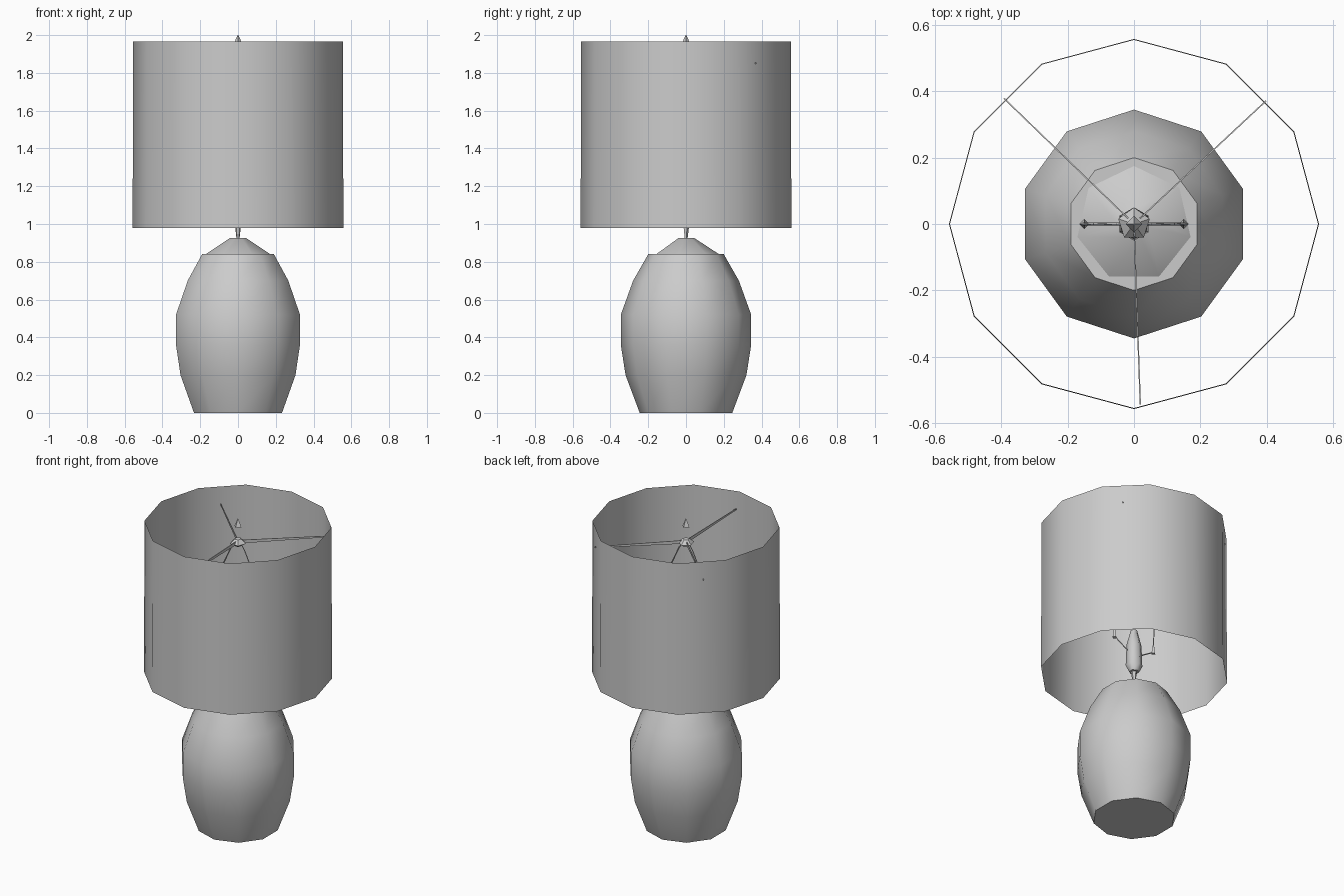
import bpy
import bmesh
from math import sin, cos, pi, radians

if "Cube" in bpy.data.objects:
    bpy.data.objects.remove(bpy.data.objects["Cube"], do_unlink=True)

grey = bpy.data.materials.new("plain grey")
grey.use_nodes = True
COLOUR = (0.6, 0.6, 0.6, 1)
grey.diffuse_color = COLOUR
bsdf = next(n for n in grey.node_tree.nodes if n.type == 'BSDF_PRINCIPLED')
bsdf.inputs["Base Color"].default_value = COLOUR


def finish(name, bm, angle=60):
    me = bpy.data.meshes.new(name)
    bm.to_mesh(me)
    bm.free()
    me.materials.append(grey)
    me.shade_smooth()
    me.set_sharp_from_angle(angle=radians(angle))
    ob = bpy.data.objects.new(name, me)
    bpy.context.collection.objects.link(ob)
    return ob


def lathe(name, profile, sides, closed=True, centre=(0, 0), angle=60):
    """Revolve (radius, height) pairs, listed bottom to top, around z."""
    bm = bmesh.new()
    rings = []
    for r, z in profile:
        turns = [pi / 2 + 2 * pi * i / sides for i in range(sides)]
        rings.append([bm.verts.new((centre[0] + r * cos(a), centre[1] + r * sin(a), z))
                      for a in turns])
    for low, high in zip(rings, rings[1:]):
        for i in range(sides):
            j = (i + 1) % sides
            bm.faces.new((low[i], low[j], high[j], high[i]))
    if closed:
        bm.faces.new(rings[0][::-1])
        bm.faces.new(rings[-1])
    bmesh.ops.remove_doubles(bm, verts=bm.verts, dist=0.0001)
    return finish(name, bm, angle)


def wire(name, points, radius):
    curve = bpy.data.curves.new(name, 'CURVE')
    curve.dimensions = '3D'
    curve.bevel_depth = radius
    curve.bevel_resolution = 0
    spline = curve.splines.new('POLY')
    spline.points.add(len(points) - 1)
    for p, co in zip(spline.points, points):
        p.co = (*co, 1)
    curve.materials.append(grey)
    ob = bpy.data.objects.new(name, curve)
    bpy.context.collection.objects.link(ob)


# Faceted vase body and its cap
lathe("lamp_body", [(0.245, 0), (0.32, 0.2), (0.345, 0.36), (0.345, 0.52),
                    (0.28, 0.7), (0.2, 0.84)], 10)
lathe("body_cap", [(0.175, 0.84), (0.045, 0.925)], 7)

# Open drum shade, a single thin sheet
lathe("lamp_shade", [(0.558, 0.98), (0.555, 1.965)], 12, closed=False)

# Stem, bulb socket and finial
lathe("stem", [(0.008, 0.92), (0.02, 1.02)], 5)
lathe("bulb_socket", [(0.03, 1.0), (0.05, 1.04), (0.045, 1.18), (0.02, 1.28)], 6)
lathe("finial", [(0.025, 1.95), (0.002, 2.0)], 4, angle=30)

# Harp: a wire loop around the bulb, with a small ferrule at each foot
half = [(0.05, 1.13), (0.15, 1.19), (0.155, 1.4), (0.12, 1.65), (0.05, 1.8), (0.02, 1.845)]
loop = [(x, 0, z) for x, z in half] + [(-x, 0, z) for x, z in reversed(half)]
wire("harp", loop, 0.004)
for side, label in ((1, "left"), (-1, "right")):
    lathe(label + "_ferrule", [(0.015, 1.18), (0.004, 1.24)], 4, centre=(side * 0.15, 0))

# Spider: a hub with three flat upright arms that reach the shade
lathe("spider_hub", [(0.02, 1.825), (0.05, 1.845), (0.02, 1.87)], 5, angle=30)
for n, degrees in enumerate((43, 136, 272), 1):
    a = radians(degrees)
    bm = bmesh.new()
    sections = []
    for r, h in ((0.02, 0.011), (0.545, 0.004)):
        sections.append([bm.verts.new((r * cos(a) - t * sin(a), r * sin(a) + t * cos(a), 1.85 + z))
                         for t, z in ((-0.002, -h), (0.002, -h), (0.002, h), (-0.002, h))])
    inner, outer = sections
    for i in range(4):
        j = (i + 1) % 4
        bm.faces.new((inner[i], inner[j], outer[j], outer[i]))
    bm.faces.new(inner[::-1])
    bm.faces.new(outer)
    bmesh.ops.recalc_face_normals(bm, faces=bm.faces)
    finish(f"spider_arm_{n}", bm, 30)
